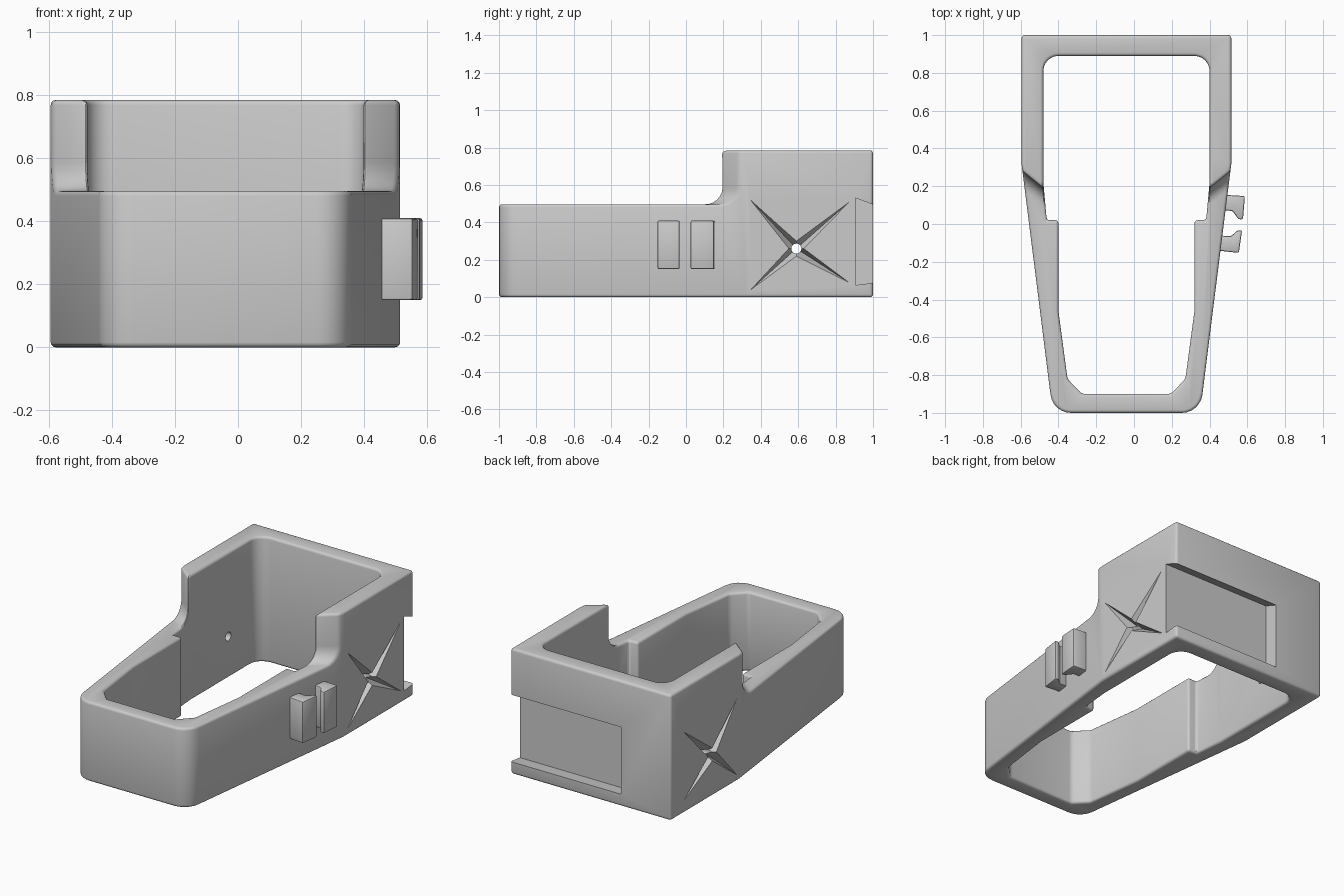
import bpy, bmesh, math
from mathutils import Vector

if "Cube" in bpy.data.objects:
    bpy.data.objects.remove(bpy.data.objects["Cube"])

CX = -0.04  # symmetry plane of the body


def loft(name, rings):
    """Closed solid through a list of rings with equal point counts."""
    bm = bmesh.new()
    loops = [[bm.verts.new(p) for p in ring] for ring in rings]
    n = len(loops[0])
    for a, b in zip(loops, loops[1:]):
        for i in range(n):
            j = (i + 1) % n
            bm.faces.new((a[i], a[j], b[j], b[i]))
    bm.faces.new(loops[0])
    bm.faces.new(loops[-1])
    bmesh.ops.recalc_face_normals(bm, faces=bm.faces)
    me = bpy.data.meshes.new(name)
    bm.to_mesh(me)
    bm.free()
    ob = bpy.data.objects.new(name, me)
    bpy.context.collection.objects.link(ob)
    return ob


def prism(name, pts, z0, z1):
    return loft(name, [[(x, y, z) for x, y in pts] for z in (z0, z1)])


def rounded(half, seg=6):
    """Mirror (half width, y, radius) corners about CX and round them."""
    pts = [(CX + w, y, r) for w, y, r in half]
    pts += [(CX - w, y, r) for w, y, r in reversed(half)]
    out = []
    for i, (x, y, r) in enumerate(pts):
        p = Vector((x, y))
        if r == 0:
            out.append((x, y))
            continue
        a = (Vector(pts[i - 1][:2]) - p).normalized()
        b = (Vector(pts[(i + 1) % len(pts)][:2]) - p).normalized()
        half_ang = a.angle(b) / 2
        c = p + (a + b).normalized() * r / math.sin(half_ang)
        t = r / math.tan(half_ang)
        s, e = p + a * t - c, p + b * t - c
        for k in range(seg + 1):
            d = s.lerp(e, k / seg) if s.angle(e) < 1e-4 else s.slerp(e, k / seg)
            out.append(tuple(c + d.normalized() * r))
    return out


def apply_mod(ob, mod):
    bpy.context.view_layer.objects.active = ob
    bpy.ops.object.modifier_apply(modifier=mod.name)


def cut(ob, cutter):
    m = ob.modifiers.new("cut", 'BOOLEAN')
    m.operation, m.solver, m.object = 'DIFFERENCE', 'EXACT', cutter
    apply_mod(ob, m)
    bpy.data.objects.remove(cutter)


def bevel(ob, width, seg=3):
    m = ob.modifiers.new("round", 'BEVEL')
    m.width, m.segments = width, seg
    m.limit_method, m.angle_limit = 'ANGLE', math.radians(34)
    m.use_clamp_overlap = False
    apply_mod(ob, m)


def smooth(ob):
    bpy.ops.object.select_all(action='DESELECT')
    ob.select_set(True)
    bpy.context.view_layer.objects.active = ob
    bpy.ops.object.shade_smooth_by_angle(angle=math.radians(32))


# Tapered outer shell
frame = prism("holder_frame", rounded([(0.39, -1, 0.11), (0.555, 0.315, 0), (0.555, 1, 0)]), 0, 0.785)

# Through opening with inner ribs, chamfered front and rounded back corners
cut(frame, prism("opening_cutter", rounded([
    (0.235, -0.9, 0), (0.312, -0.82, 0), (0.36, -0.46, 0), (0.36, 0.02, 0),
    (0.422, 0.02, 0), (0.44, 0.22, 0), (0.44, 0.89, 0.08)]), -0.2, 1.0))


# Lower the front half, with a slanted, filleted step up to the back
def step_ring(hw):
    end, r = 0.19 + (abs(hw) - 0.44) * 0.8, 0.09
    prof = [(-1.3, 0.497)]
    for k in range(7):
        a = math.radians(15 * k)
        prof.append((end - r + r * math.sin(a), 0.497 + r - r * math.cos(a)))
    prof += [(end, 0.95), (-1.3, 0.95)]
    return [(CX + hw, y, z) for y, z in prof]


cut(frame, loft("step_cutter", [step_ring(w) for w in (-0.7, -0.3, 0.3, 0.7)]))
bevel(frame, 0.016)

# Dovetail slot in the back, open on the right side
slot = [(0.907, 0.065), (1.05, 0.082), (1.05, 0.477), (0.907, 0.53)]
cut(frame, loft("slot_cutter", [[(x, y, z) for y, z in slot] for x in (-0.25, 0.7)]))

# Four-armed star dimple and pin hole on both sides
HY, HZ = 0.59, 0.26
tips = [(0.885, 0.52), (0.335, 0.53), (0.335, 0.03), (0.885, 0.07)]
star = []
for k, tip in enumerate(tips):
    a = math.radians(90 * k + 90)
    star += [tip, (HY + 0.042 * math.cos(a), HZ + 0.042 * math.sin(a))]
for s in (-1, 1):
    rings = []
    for hw, f in ((0.558, 1), (0.49, 0.03)):
        rings.append([(CX + s * hw, HY + (y - HY) * f, HZ + (z - HZ) * f) for y, z in star])
    cut(frame, loft("star_cutter", rings))
pin = [(HY + 0.027 * math.cos(k * math.pi / 8), HZ + 0.027 * math.sin(k * math.pi / 8)) for k in range(16)]
cut(frame, loft("pin_cutter", [[(x, y, z) for y, z in pin] for x in (-0.8, 0.8)]))
smooth(frame)

# Pair of hooked clips on the right side
clips = {
    "rear_clip": [(0.465, 0.155), (0.587, 0.148), (0.577, 0.025), (0.553, 0.025), (0.522, 0.068), (0.465, 0.075)],
    "front_clip": [(0.44, -0.14), (0.555, -0.153), (0.572, -0.034), (0.548, -0.034), (0.513, -0.065), (0.44, -0.06)],
}
for name, pts in clips.items():
    clip = prism(name, pts, 0.15, 0.41)
    bevel(clip, 0.008, 2)
    smooth(clip)
